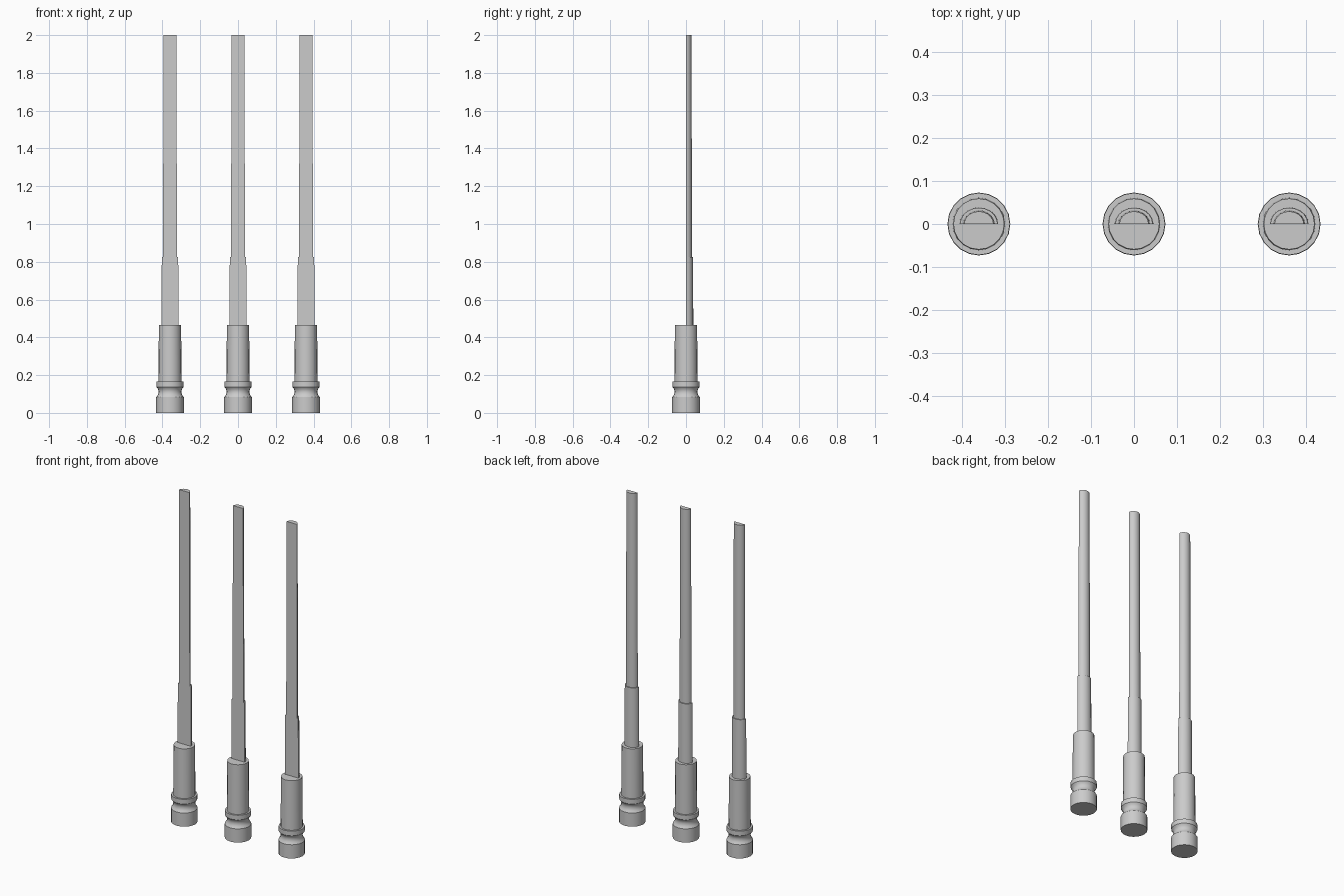
import bpy, bmesh, math

if "Cube" in bpy.data.objects:
    bpy.data.objects.remove(bpy.data.objects["Cube"])


def finish(name, bm, x):
    bmesh.ops.recalc_face_normals(bm, faces=bm.faces)
    mesh = bpy.data.meshes.new(name)
    bm.to_mesh(mesh)
    bm.free()
    obj = bpy.data.objects.new(name, mesh)
    bpy.context.collection.objects.link(obj)
    obj.location.x = x
    bpy.ops.object.select_all(action='DESELECT')
    obj.select_set(True)
    bpy.context.view_layer.objects.active = obj
    bpy.ops.object.shade_smooth_by_angle(angle=math.radians(35))


def loft(name, profile, angles, depth, x):
    """Stack closed rings given as (radius, z), joined by quads and capped."""
    bm = bmesh.new()
    rings = [[bm.verts.new((r * math.cos(a), depth * r * math.sin(a), z))
              for a in angles] for r, z in profile]
    n = len(angles)
    for low, high in zip(rings, rings[1:]):
        for i in range(n):
            j = (i + 1) % n
            bm.faces.new((low[i], low[j], high[j], high[i]))
    bm.faces.new(rings[0])
    bm.faces.new(rings[-1])
    finish(name, bm, x)


SOCKET = [(0.073, 0), (0.073, 0.083), (0.064, 0.095), (0.060, 0.112),
          (0.064, 0.127), (0.072, 0.137), (0.072, 0.165),
          (0.061, 0.165), (0.059, 0.465)]
SHAFT = [(0.045, 0.465), (0.0435, 0.825), (0.037, 0.825), (0.034, 2.0)]

full_turn = [2 * math.pi * i / 20 for i in range(20)]
half_turn = [math.pi * i / 10 for i in range(11)]

# Three identical tools in a row: round grooved socket and half-round shaft
for i, x in enumerate((-0.36, 0, 0.36)):
    loft(f"socket_{i + 1}", SOCKET, full_turn, 1.0, x)
    loft(f"half_round_shaft_{i + 1}", SHAFT, half_turn, 0.86, x)
